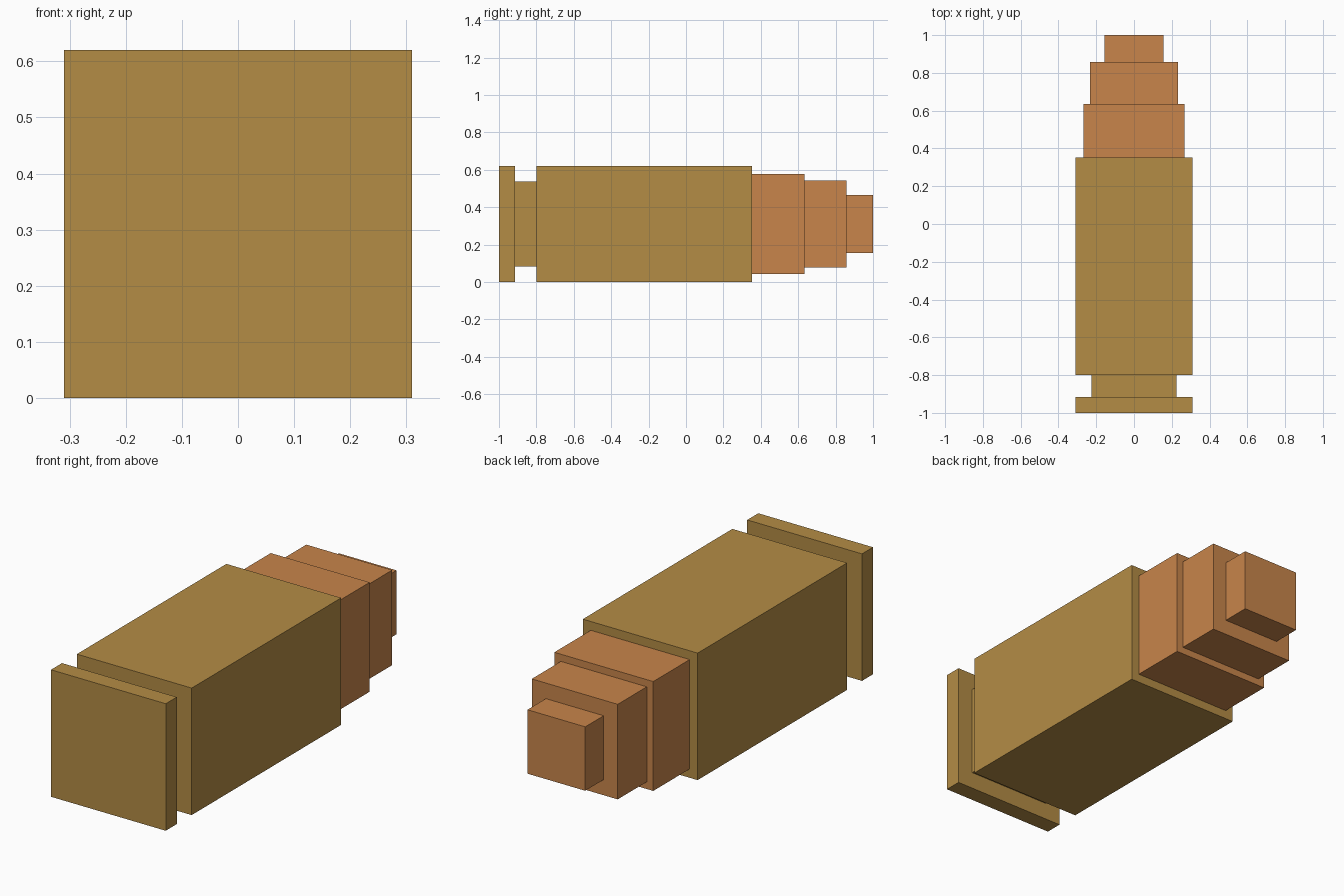
import bpy
import bmesh
from mathutils import Matrix, Vector

if "Cube" in bpy.data.objects:
    bpy.data.objects.remove(bpy.data.objects["Cube"])

AXIS_Z = 0.31  # height of the long centre line


def material(name, rgb):
    mat = bpy.data.materials.new(name)
    mat.diffuse_color = (*rgb, 1.0)
    mat.use_nodes = True
    mat.node_tree.nodes["Principled BSDF"].inputs["Base Color"].default_value = mat.diffuse_color
    return mat


brass = material("brass", (0.456, 0.262, 0.060))
copper = material("copper", (0.578, 0.235, 0.070))


def block(name, y0, y1, half, mat):
    """Square-section block centred on the long axis."""
    bm = bmesh.new()
    bmesh.ops.create_cube(bm, size=1.0)
    bmesh.ops.scale(bm, vec=Vector((2 * half, y1 - y0, 2 * half)), verts=bm.verts)
    mesh = bpy.data.meshes.new(name)
    bm.to_mesh(mesh)
    bm.free()
    mesh.materials.append(mat)
    obj = bpy.data.objects.new(name, mesh)
    obj.location = (0, (y0 + y1) / 2, AXIS_Z)
    bpy.context.collection.objects.link(obj)


# Casing: rim, extractor groove, body; then the stepped tip
block("rim", -1.0, -0.915, 0.31, brass)
block("groove", -0.915, -0.80, 0.226, brass)
block("case_body", -0.80, 0.353, 0.31, brass)
block("tip_base", 0.353, 0.634, 0.267, copper)
block("tip_middle", 0.634, 0.858, 0.232, copper)
block("tip_end", 0.858, 1.0, 0.156, copper)
